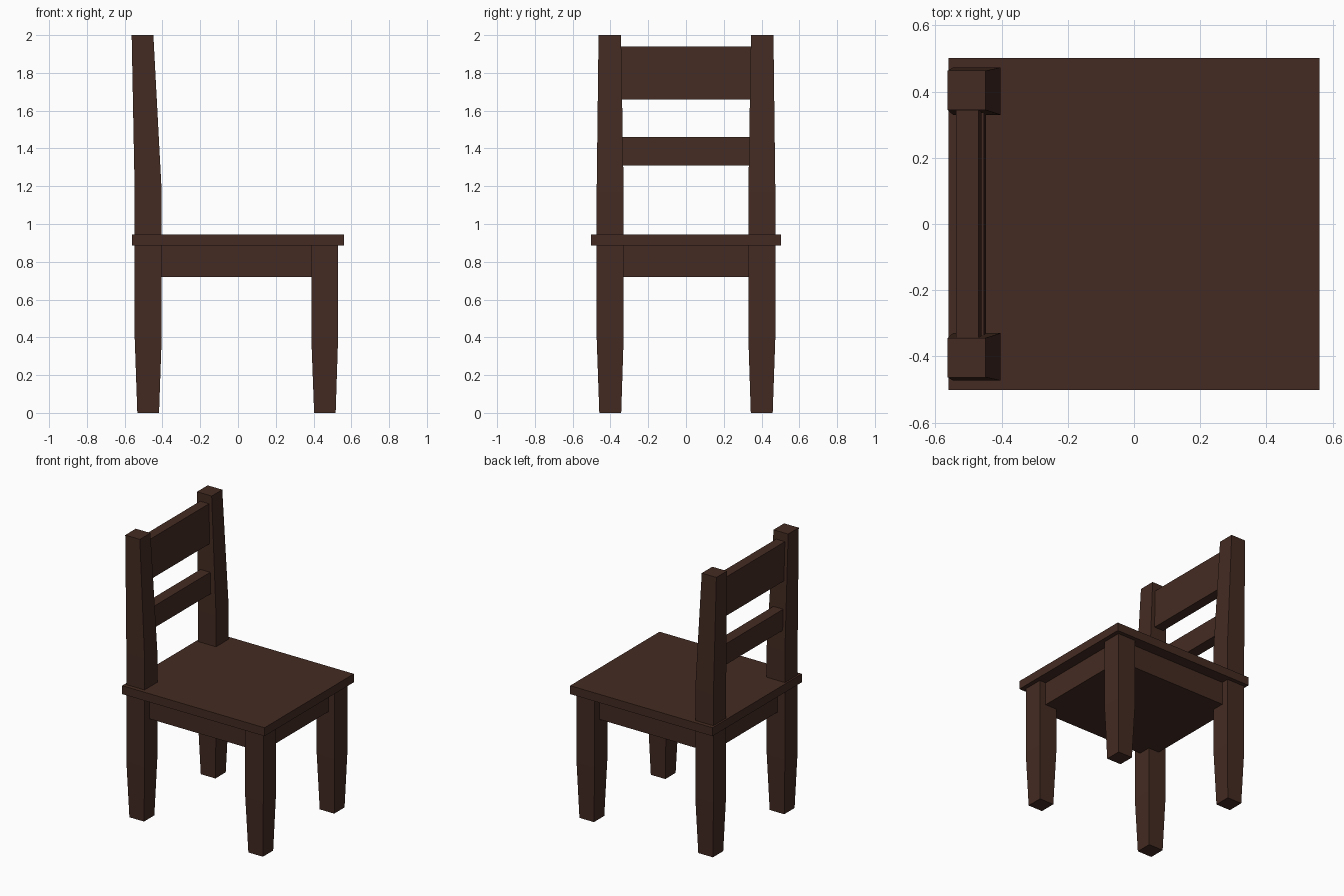
import bpy, bmesh

if "Cube" in bpy.data.objects:
    bpy.data.objects.remove(bpy.data.objects["Cube"])

wood = bpy.data.materials.new("dark brown wood")
wood.diffuse_color = (0.058, 0.024, 0.016, 1)
wood.use_nodes = True
wood.node_tree.nodes["Principled BSDF"].inputs["Base Color"].default_value = wood.diffuse_color


def loft(name, rings):
    """Flat-sided solid through rectangles (z, x0, x1, y0, y1), bottom to top."""
    bm = bmesh.new()
    loops = []
    for z, x0, x1, y0, y1 in rings:
        loops.append([bm.verts.new((x, y, z))
                      for x, y in ((x0, y0), (x1, y0), (x1, y1), (x0, y1))])
    for a, b in zip(loops, loops[1:]):
        for i in range(4):
            j = (i + 1) % 4
            bm.faces.new((a[i], a[j], b[j], b[i]))
    bm.faces.new(loops[0][::-1])
    bm.faces.new(loops[-1])
    bmesh.ops.recalc_face_normals(bm, faces=bm.faces)
    mesh = bpy.data.meshes.new(name)
    bm.to_mesh(mesh)
    bm.free()
    mesh.materials.append(wood)
    obj = bpy.data.objects.new(name, mesh)
    bpy.context.collection.objects.link(obj)
    return obj


def mirrored_pair(name, rings):
    """Builds the +y part and its mirror image on -y."""
    loft(name + "_right", rings)
    loft(name + "_left", [(z, x0, x1, -y1, -y0) for z, x0, x1, y0, y1 in rings])


# Seat board and the solid apron block below it
loft("seat", [(0.885, -0.56, 0.56, -0.502, 0.502),
              (0.945, -0.56, 0.56, -0.502, 0.502)])
loft("apron", [(0.72, -0.49, 0.48, -0.42, 0.42),
               (0.89, -0.49, 0.48, -0.42, 0.42)])

# Front legs, tapering to the floor
mirrored_pair("front_leg", [(0.0, 0.403, 0.517, 0.343, 0.459),
                            (0.4, 0.388, 0.53, 0.33, 0.473),
                            (0.9, 0.388, 0.53, 0.33, 0.473)])

# Back legs running up through the seat into the backrest posts
mirrored_pair("back_post", [(0.0, -0.533, -0.418, 0.343, 0.459),
                            (0.4, -0.547, -0.404, 0.33, 0.473),
                            (1.17, -0.547, -0.404, 0.33, 0.473),
                            (2.0, -0.563, -0.448, 0.344, 0.463)])

# Backrest slats, leaning with the posts
loft("upper_slat", [(1.66, -0.533, -0.46, -0.37, 0.37),
                    (1.94, -0.538, -0.469, -0.37, 0.37)])
loft("lower_slat", [(1.31, -0.528, -0.447, -0.37, 0.37),
                    (1.46, -0.53, -0.453, -0.37, 0.37)])
